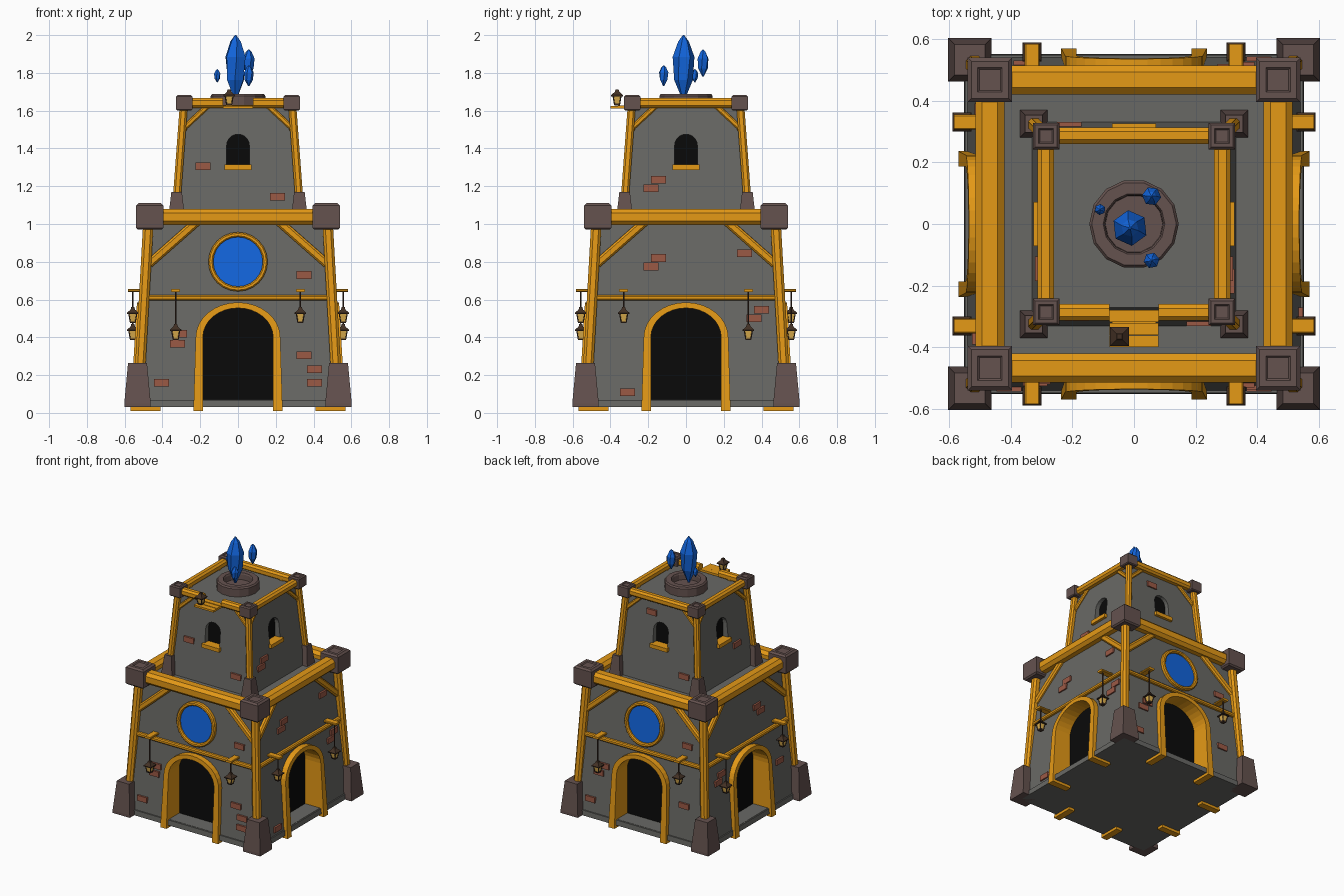
import bpy, bmesh, math
from mathutils import Vector, Matrix

if "Cube" in bpy.data.objects:
    bpy.data.objects.remove(bpy.data.objects["Cube"])


def material(name, r, g, b):
    m = bpy.data.materials.new(name)
    m.diffuse_color = (r, g, b, 1)
    m.use_nodes = True
    m.node_tree.nodes["Principled BSDF"].inputs["Base Color"].default_value = m.diffuse_color
    return m


WOOD = material("orange_wood", 0.78, 0.32, 0.008)
WALL = material("grey_plaster", 0.14, 0.14, 0.13)
STONE = material("brown_stone", 0.13, 0.085, 0.078)
BRICK = material("red_brick", 0.33, 0.10, 0.06)
BLUE = material("blue_crystal", 0.006, 0.13, 0.72)
BLACK = material("dark_opening", 0.003, 0.003, 0.003)
IRON = material("dark_iron", 0.055, 0.03, 0.018)
GLOW = material("lantern_glass", 0.75, 0.45, 0.08)


def low(z):   # wall half width, lower tier
    return 0.545 - 0.09 * z


def high(z):  # wall half width, upper tier
    return 0.33 - 0.1 * (z - 1.03)


def loft(name, rings, mat, k=0, closed=False):
    """Skin equal-length rings; points are (x, y, z); k quarter turns about z."""
    bm = bmesh.new()
    vs = [[bm.verts.new(p) for p in r] for r in rings]
    n = len(vs[0])
    for i in range(len(vs) if closed else len(vs) - 1):
        a, b = vs[i], vs[(i + 1) % len(vs)]
        for j in range(n):
            bm.faces.new((a[j], a[(j + 1) % n], b[(j + 1) % n], b[j]))
    if not closed:
        bm.faces.new(vs[0][::-1])
        bm.faces.new(vs[-1])
    bmesh.ops.remove_doubles(bm, verts=bm.verts, dist=1e-5)
    bmesh.ops.recalc_face_normals(bm, faces=bm.faces)
    bm.transform(Matrix.Rotation(k * math.pi / 2, 4, 'Z'))
    me = bpy.data.meshes.new(name)
    bm.to_mesh(me)
    bm.free()
    me.materials.append(mat)
    ob = bpy.data.objects.new(name, me)
    bpy.context.collection.objects.link(ob)
    return ob


def square(x, y, z, h):
    return [(x - h, y - h, z), (x + h, y - h, z), (x + h, y + h, z), (x - h, y + h, z)]


def stack(name, x, y, levels, mat, k=0):
    return loft(name, [square(x, y, z, h) for z, h in levels], mat, k)


def circle(x, y, z, r, n, turn=0.0):
    return [(x + r * math.cos(turn + i * math.tau / n), y + r * math.sin(turn + i * math.tau / n), z)
            for i in range(n)]


def beam(name, p, q, w, h, mat=WOOD, k=0, c=0.25):
    """Chamfered beam from p to q, w wide, h high."""
    p, q = Vector(p), Vector(q)
    d = (q - p).normalized()
    s = d.cross(Vector((0, 0, 1)))
    s = s.normalized() if s.length > 0.3 else Vector((1, 0, 0))
    t = s.cross(d).normalized()
    a, b, e = w / 2, h / 2, min(w, h) * c
    sec = [(-a, -b + e), (-a + e, -b), (a - e, -b), (a, -b + e), (a, b - e), (a - e, b), (-a + e, b), (-a, b - e)]
    return loft(name, [[o + s * u + t * v for u, v in sec] for o in (p, q)], mat, k)


def box(name, x0, x1, y0, y1, z0, z1, mat, k=0):
    return loft(name, [[(x0, y0, z), (x1, y0, z), (x1, y1, z), (x0, y1, z)] for z in (z0, z1)], mat, k)


def arch(rx, z0, spring, rz, foot=None, n=16):
    pts = [(-(foot or rx), z0)]
    pts += [(-rx * math.cos(math.pi * i / n), spring + rz * math.sin(math.pi * i / n)) for i in range(n + 1)]
    return pts + [((foot or rx), z0)]


def cut(target, pts, y0, y1, k):
    c = loft("opening_cutter", [[(x, y, z) for x, z in pts] for y in (y0, y1)], BLACK, k)
    c.hide_render = True
    c.hide_viewport = True
    m = target.modifiers.new("opening", 'BOOLEAN')
    m.operation, m.object, m.solver = 'DIFFERENCE', c, 'EXACT'


def plate(name, pts, y, k):
    loft(name, [[(x, yy, z) for x, z in pts] for yy in (y - 0.004, y + 0.004)], BLACK, k)


def lantern(x, y, z, k):
    stack("lantern_base", x, y, [(z, 0.014), (z + 0.01, 0.018)], IRON, k)
    stack("lantern_glass", x, y, [(z + 0.01, 0.014), (z + 0.048, 0.021)], GLOW, k)
    for sx in (-1, 1):
        for sy in (-1, 1):
            beam("lantern_bar", (x + sx * 0.014, y + sy * 0.014, z + 0.008),
                 (x + sx * 0.021, y + sy * 0.021, z + 0.05), 0.006, 0.006, IRON, k)
    stack("lantern_roof", x, y, [(z + 0.048, 0.031), (z + 0.054, 0.031), (z + 0.072, 0.012), (z + 0.085, 0.008)], IRON, k)


def crystal(name, x, y, z0, z1, r, turn):
    h = z1 - z0
    loft(name, [circle(x, y, z0 + h * f, r * s, 6, turn + f * 0.5)
                for f, s in ((0, 0.12), (0.3, 0.85), (0.66, 1), (0.9, 0.5), (1, 0.06))], BLUE)


# Walls and base slab
lower = stack("lower_wall", 0, 0, [(0.03, low(0.03)), (1.03, low(1.03))], WALL)
upper = stack("upper_wall", 0, 0, [(1.02, high(1.02)), (1.62, high(1.62))], WALL)
stack("base_slab", 0, 0, [(0.03, 0.55), (0.068, 0.548)], WALL)

# Loose bricks, (across, height) on each side
BRICKS = [
    [(-0.185, 1.305), (0.21, 1.145), (0.35, 0.73), (-0.31, 0.42), (-0.32, 0.365), (0.35, 0.305),
     (0.405, 0.23), (0.405, 0.16), (-0.405, 0.16)],
    [(-0.145, 1.235), (-0.185, 1.19), (-0.145, 0.82), (-0.185, 0.775), (0.31, 0.845), (0.4, 0.545),
     (0.36, 0.5), (-0.31, 0.11)],
    [(-0.08, 1.53), (0.21, 1.145), (0.35, 0.73), (-0.31, 0.42), (-0.35, 0.365), (0.35, 0.305), (-0.405, 0.16)],
    [(0.145, 1.235), (0.145, 0.82), (0.185, 0.775), (-0.31, 0.5), (-0.35, 0.455), (0.35, 0.35)],
]

for k in range(4):
    # Corner feet, posts and caps
    stack("lower_foot", 0.532, -0.532, [(0.03, 0.07), (0.05, 0.07), (0.265, 0.05)], STONE, k)
    beam("lower_post", (0.52, -0.52, 0.2), (0.475, -0.475, 1.0), 0.055, 0.055, k=k)
    stack("lower_cap", 0.467, -0.467, [(0.97, 0.062), (0.98, 0.072), (1.098, 0.072), (1.11, 0.06),
                                       (1.11, 0.04), (1.104, 0.034)], STONE, k)
    stack("upper_foot", 0.325, -0.325, [(1.03, 0.044), (1.17, 0.028)], STONE, k)
    beam("upper_post", (0.325, -0.325, 1.12), (0.288, -0.288, 1.62), 0.042, 0.042, k=k)
    stack("upper_cap", 0.285, -0.285, [(1.6, 0.037), (1.606, 0.043), (1.674, 0.043), (1.682, 0.036),
                                       (1.682, 0.024), (1.677, 0.02)], STONE, k)

    # Top beams; the front upper one is broken in the middle
    beam("lower_top_beam", (-0.45, -0.467, 1.037), (0.45, -0.467, 1.037), 0.094, 0.086, k=k)
    for x0, x1 in ([(-0.27, -0.08), (0.08, 0.27)] if k == 0 else [(-0.27, 0.27)]):
        beam("upper_top_beam", (x0, -0.286, 1.64), (x1, -0.286, 1.64), 0.052, 0.052, k=k)

    # Mid rail and diagonal braces
    beam("mid_rail", (-0.47, -low(0.61) - 0.005, 0.61), (0.47, -low(0.61) - 0.005, 0.61), 0.035, 0.028, k=k)
    for s in (-1, 1):
        beam("lower_brace", (s * 0.47, -low(0.8) - 0.004, 0.79), (s * 0.22, -low(1.0) - 0.004, 1.01), 0.04, 0.045, k=k)
        beam("upper_brace", (s * 0.295, -high(1.5) - 0.002, 1.5), (s * 0.16, -high(1.62) - 0.002, 1.625), 0.026, 0.028, k=k)

        # Lantern brackets, chains and lanterns
        beam("lantern_bracket", (s * 0.33, -0.46, 0.648), (s * 0.33, -0.583, 0.648), 0.048, 0.016, k=k)
        is_low = (s < 0) != (k == 1)
        z = 0.385 if is_low else 0.475
        beam("lantern_chain", (s * 0.33, -0.557, z + 0.08), (s * 0.33, -0.557, 0.645), 0.008, 0.008, IRON, k)
        lantern(s * 0.33, -0.557, z, k)

    # Doorway: recess, dark back and deep arched frame
    cut(lower, arch(0.2, 0.07, 0.4, 0.165), -0.7, -0.41, k)
    plate("door_dark", arch(0.199, 0.07, 0.4, 0.164), -0.414, k)
    inner, outer = arch(0.186, 0.01, 0.4, 0.155), arch(0.224, 0.01, 0.4, 0.185, 0.236)
    loft("door_frame", [[(a, -0.57 + 0.06 * c, c), (b, -0.57 + 0.06 * d, d), (b, -0.41, d), (a, -0.41, c)]
                        for (a, c), (b, d) in zip(inner, outer)], WOOD, k)

    # Upper window with sill
    win = arch(0.06, 1.3, 1.415, 0.06, n=10)
    cut(upper, win, -0.5, -0.25, k)
    plate("window_dark", win, -0.254, k)
    box("window_sill", -0.072, 0.072, -0.325, -0.26, 1.286, 1.314, WOOD, k)

    # Round blue window on front and back
    if k % 2 == 0:
        def ring_pt(r, a, out):
            z = 0.8 + r * math.sin(a)
            return (r * math.cos(a), -low(z) - out, z)
        angles = [i * math.tau / 24 for i in range(24)]
        loft("round_window_glass", [[ring_pt(0.138, a, o) for a in angles] for o in (-0.02, 0.009)], BLUE, k)
        loft("round_window_frame", [[ring_pt(0.131, a, -0.02), ring_pt(0.131, a, 0.02), ring_pt(0.138, a, 0.027),
                                     ring_pt(0.15, a, 0.027), ring_pt(0.157, a, 0.02), ring_pt(0.157, a, -0.02)]
                                    for a in angles], WOOD, k, True)

    for x, z in BRICKS[k]:
        w = (low if z < 1.03 else high)(z)
        box("brick", x - 0.04, x + 0.04, -w - 0.012, -w + 0.03, z - 0.02, z + 0.02, BRICK, k)

# Small plank balcony with a standing lantern
for i, y in enumerate((-0.298, -0.34, -0.38)):
    box("balcony_plank", -0.08, 0.08, y - 0.019, y + 0.019, 1.612, 1.63 - 0.002 * i, WOOD)
lantern(-0.047, -0.365, 1.628, 0)

# Stone basin and floating crystals
loft("crystal_basin", [circle(0, 0, z, r, 14) for z, r in
                       ((1.61, 0.145), (1.678, 0.145), (1.688, 0.137), (1.688, 0.1), (1.678, 0.095), (1.64, 0.093))], STONE)
crystal("main_crystal", -0.013, -0.013, 1.66, 2.0, 0.058, 0.3)
crystal("small_crystal", -0.11, 0.047, 1.75, 1.82, 0.018, 0.1)
crystal("back_crystal", 0.057, 0.09, 1.78, 1.925, 0.031, 0.6)
crystal("front_crystal", 0.057, -0.118, 1.73, 1.84, 0.026, 0.9)
